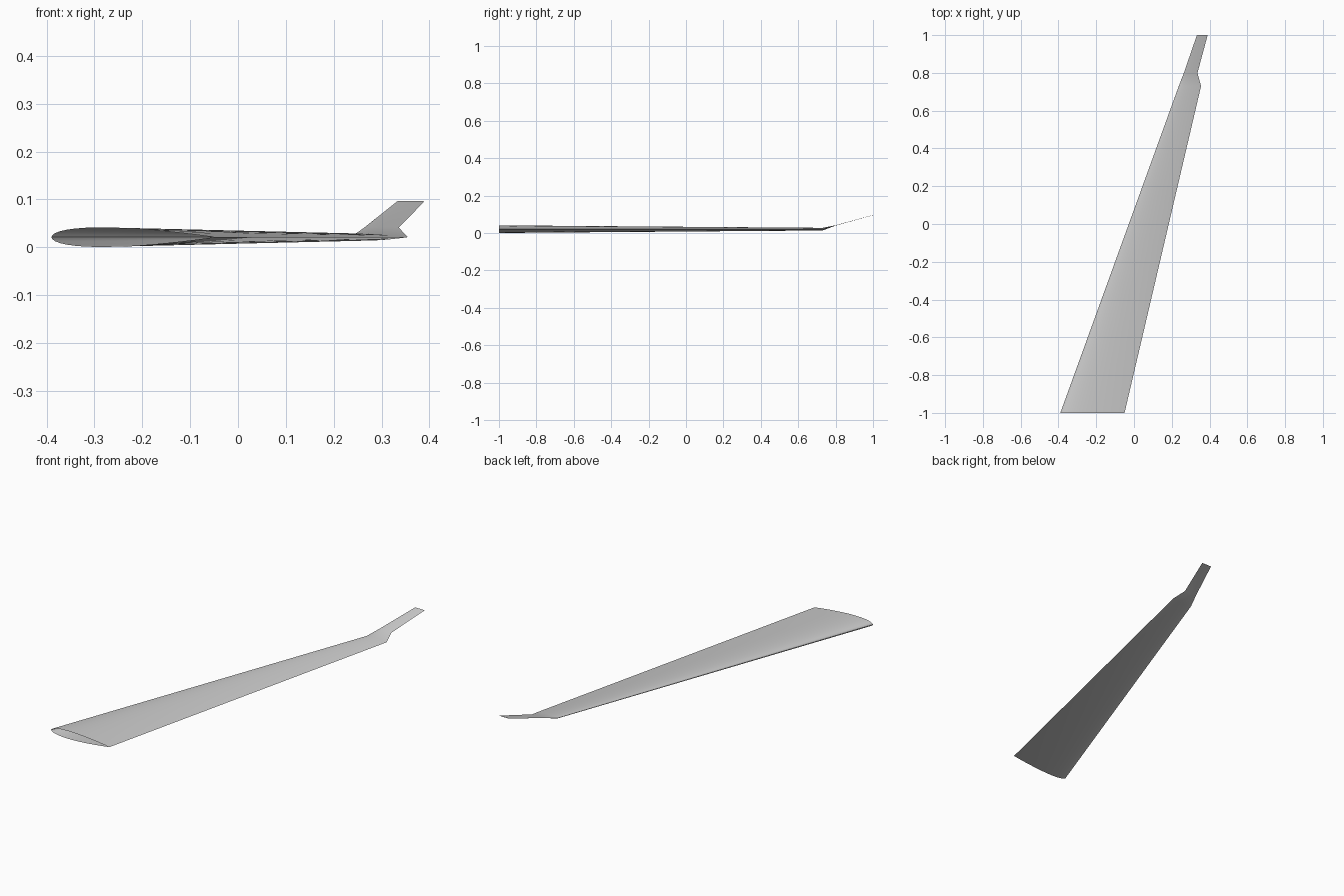
import bpy, bmesh, math

cube = bpy.data.objects.get("Cube")
if cube:
    bpy.data.objects.remove(cube, do_unlink=True)

# Material
grey = bpy.data.materials.new("light_grey")
grey.use_nodes = True
colour = (0.6, 0.6, 0.6, 1)
grey.diffuse_color = colour
grey.node_tree.nodes["Principled BSDF"].inputs["Base Color"].default_value = colour

STEPS = 20


def half_thickness(t):
    """Symmetric aerofoil with a closed trailing edge, as a fraction of chord per unit thickness."""
    return 5 * (0.2969 * math.sqrt(t) - 0.126 * t - 0.3516 * t**2
                + 0.2843 * t**3 - 0.1036 * t**4)


def section(bm, lead, trail, y, z, ratio):
    """Ring of vertices: over the top from trailing to leading edge, back underneath."""
    chord = trail - lead
    ring = []
    for i in range(2 * STEPS):
        t = (1 + math.cos(math.pi * i / STEPS)) / 2
        side = 1 if i <= STEPS else -1
        h = side * half_thickness(t) * ratio * chord if 0 < i else 0
        ring.append(bm.verts.new((lead + t * chord, y, z + h)))
    return ring


# Stations: leading x, trailing x, y, z, thickness ratio
stations = [
    (-0.39, -0.05, -1.0, 0.021, 0.12),   # open root
    (0.237, 0.355, 0.73, 0.021, 0.12),   # start of winglet bend
    (0.264, 0.336, 0.80, 0.041, 0.03),   # winglet base
    (0.333, 0.39, 1.0, 0.096, 0.02),     # winglet tip
]

# Wing skin lofted through the stations
bm = bmesh.new()
rings = [section(bm, *s) for s in stations]
for a, b in zip(rings, rings[1:]):
    for i in range(len(a)):
        j = (i + 1) % len(a)
        bm.faces.new((a[i], b[i], b[j], a[j]))
bm.faces.new(rings[-1])
bmesh.ops.recalc_face_normals(bm, faces=bm.faces)
# Make sure the upper skin faces up
bm.faces.ensure_lookup_table()
if bm.faces[STEPS // 2].normal.z < 0:
    bmesh.ops.reverse_faces(bm, faces=bm.faces)

mesh = bpy.data.meshes.new("wing_with_winglet")
bm.to_mesh(mesh)
bm.free()
mesh.materials.append(grey)
wing = bpy.data.objects.new("wing_with_winglet", mesh)
bpy.context.collection.objects.link(wing)

# Smooth skin with a crisp trailing edge
bpy.ops.object.select_all(action="DESELECT")
wing.select_set(True)
bpy.context.view_layer.objects.active = wing
bpy.ops.object.shade_smooth_by_angle(angle=math.radians(40))
